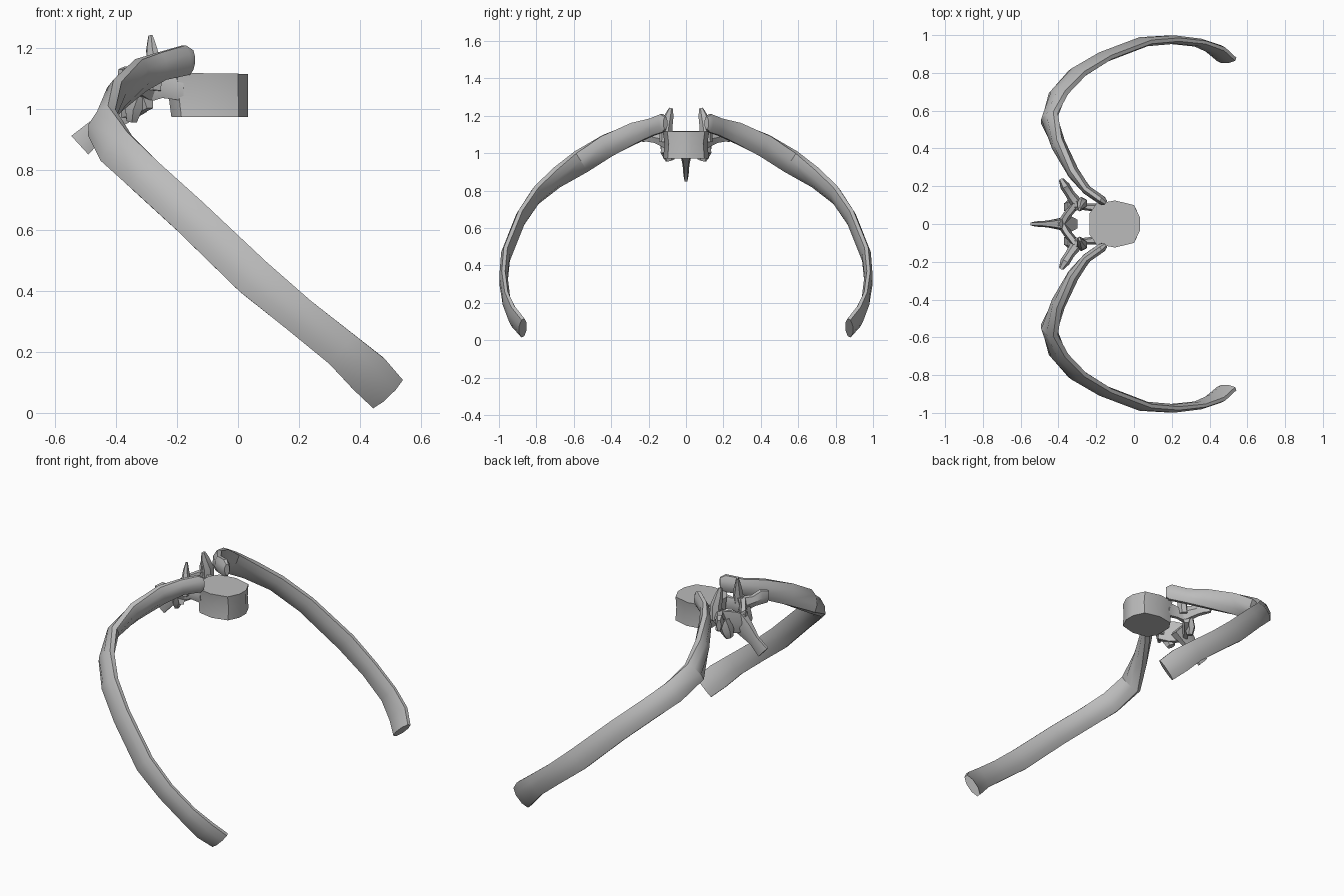
import bpy
import bmesh
from math import cos, sin, tau, radians
from mathutils import Vector

default_cube = bpy.data.objects.get("Cube")
if default_cube:
    bpy.data.objects.remove(default_cube)

# One bone colour for every part
bone = bpy.data.materials.new("bone_grey")
bone.use_nodes = True
bone_colour = (0.5, 0.5, 0.5, 1)
bone.diffuse_color = bone_colour
bone.node_tree.nodes["Principled BSDF"].inputs["Base Color"].default_value = bone_colour


def finish(name, bm, mirrored=False, angle=35):
    """Turn a bmesh into a smooth shaded object, optionally mirrored across y."""
    bmesh.ops.recalc_face_normals(bm, faces=bm.faces)
    mesh = bpy.data.meshes.new(name)
    bm.to_mesh(mesh)
    bm.free()
    mesh.materials.append(bone)
    part = bpy.data.objects.new(name, mesh)
    bpy.context.collection.objects.link(part)
    bpy.ops.object.select_all(action="DESELECT")
    part.select_set(True)
    bpy.context.view_layer.objects.active = part
    bpy.ops.object.shade_smooth_by_angle(angle=radians(angle))
    if mirrored:
        mirror = part.modifiers.new("Mirror", "MIRROR")
        mirror.use_axis = (False, True, False)
        mirror.use_mirror_merge = False
    return part


def skin(bm, rings):
    """Join successive vertex rings with quads and cap both ends."""
    loops = [[bm.verts.new(p) for p in ring] for ring in rings]
    count = len(loops[0])
    for a, b in zip(loops, loops[1:]):
        for i in range(count):
            j = (i + 1) % count
            bm.faces.new((a[i], a[j], b[j], b[i]))
    bm.faces.new(loops[0])
    bm.faces.new(loops[-1])


def loft(name, stations, wide, sides=8, mirrored=True, angle=35):
    """Sweep an oval along stations of (centre, half width, half thickness).
    wide(t) gives the direction of the oval's long axis along the path."""
    centres = [Vector(s[0]) for s in stations]
    last = len(centres) - 1
    rings = []
    for k, (_, width, thick) in enumerate(stations):
        along = (centres[min(k + 1, last)] - centres[max(k - 1, 0)]).normalized()
        long_axis = Vector(wide(k / last))
        long_axis = (long_axis - along * long_axis.dot(along)).normalized()
        short_axis = along.cross(long_axis)
        turns = [tau * (i + 0.5) / sides for i in range(sides)]
        rings.append([centres[k] + long_axis * cos(a) * width
                      + short_axis * sin(a) * thick for a in turns])
    bm = bmesh.new()
    skin(bm, rings)
    finish(name, bm, mirrored, angle)


def up(t):
    return (0, 0, 1)


def rib_wide(t):
    # Upright beside the spine, then normal to the sloping plane of the rib
    lean = min(1, max(0, (t - 0.2) * 3))
    return (0.72 * lean, 0, 1 - 0.3 * lean)


# Ribs: rounded head, neck, angle, long sloping shaft and blunt tip
loft("ribs", [
    ((-0.15, 0.11, 1.16), 0.035, 0.015),
    ((-0.17, 0.125, 1.16), 0.053, 0.026),
    ((-0.25, 0.18, 1.14), 0.05, 0.026),
    ((-0.32, 0.27, 1.11), 0.06, 0.034),
    ((-0.40, 0.42, 1.04), 0.066, 0.037),
    ((-0.448, 0.56, 0.955), 0.072, 0.037),
    ((-0.40, 0.69, 0.87), 0.07, 0.035),
    ((-0.30, 0.80, 0.775), 0.067, 0.031),
    ((-0.16, 0.885, 0.648), 0.068, 0.027),
    ((0.05, 0.965, 0.447), 0.071, 0.026),
    ((0.20, 0.976, 0.322), 0.066, 0.024),
    ((0.34, 0.96, 0.21), 0.068, 0.022),
    ((0.43, 0.925, 0.128), 0.078, 0.026),
    ((0.49, 0.872, 0.065), 0.073, 0.025),
], rib_wide)

# Vertebral body: a waisted drum, flat behind and rounded in front
half = [(-0.235, 0.055), (-0.20, 0.105), (-0.10, 0.122), (0, 0.098), (0.033, 0.03)]
outline = half + [(x, -y) for x, y in reversed(half)]
levels = [(0.972, 0.94, 1), (1.05, 0.98, 0.94), (1.115, 1, 1.02)]
body = bmesh.new()
skin(body, [[(0.033 + (x - 0.033) * sx, y * sy, z + 0.1 * (z - 0.972) * (-x))
             for x, y in outline] for z, sx, sy in levels])
finish("vertebral_body", body)

# Pedicles: short bars from the body back to the arch
loft("pedicles", [
    ((-0.18, 0.085, 1.07), 0.05, 0.025),
    ((-0.25, 0.09, 1.07), 0.04, 0.018),
    ((-0.31, 0.105, 1.07), 0.06, 0.03),
], up, sides=6)

# Laminae: plates closing the arch behind the canal
loft("laminae", [
    ((-0.30, 0.115, 1.06), 0.07, 0.025),
    ((-0.345, 0.06, 1.04), 0.075, 0.022),
    ((-0.385, -0.005, 1.02), 0.06, 0.026),
], up, sides=6)

# Transverse processes: struts reaching back towards the ribs
loft("transverse_processes", [
    ((-0.29, 0.09, 1.07), 0.055, 0.035),
    ((-0.34, 0.16, 1.085), 0.035, 0.025),
    ((-0.365, 0.20, 1.10), 0.045, 0.026),
    ((-0.385, 0.235, 1.095), 0.04, 0.014),
], up, sides=6)


def across(t):
    return (0.5, 1, 0)


# Upper joint processes: pointed horns
loft("upper_joint_processes", [
    ((-0.28, 0.11, 1.06), 0.035, 0.03),
    ((-0.275, 0.105, 1.14), 0.034, 0.028),
    ((-0.285, 0.09, 1.2), 0.026, 0.016),
    ((-0.288, 0.08, 1.24), 0.012, 0.006),
], across, sides=6)

# Lower joint processes: blunt lobes under the arch
loft("lower_joint_processes", [
    ((-0.32, 0.1, 1.06), 0.04, 0.035),
    ((-0.345, 0.095, 1.0), 0.04, 0.03),
    ((-0.35, 0.085, 0.96), 0.025, 0.018),
], across, sides=6)


def backbone_wide(t):
    return (-0.6, 0, 0.8)


# Spinous process: a tapering blade sloping down and back
loft("spinous_process", [
    ((-0.34, 0, 1.04), 0.075, 0.045),
    ((-0.40, 0, 0.99), 0.06, 0.03),
    ((-0.46, 0, 0.935), 0.04, 0.018),
    ((-0.52, 0, 0.88), 0.048, 0.014),
], backbone_wide, sides=6, mirrored=False)
